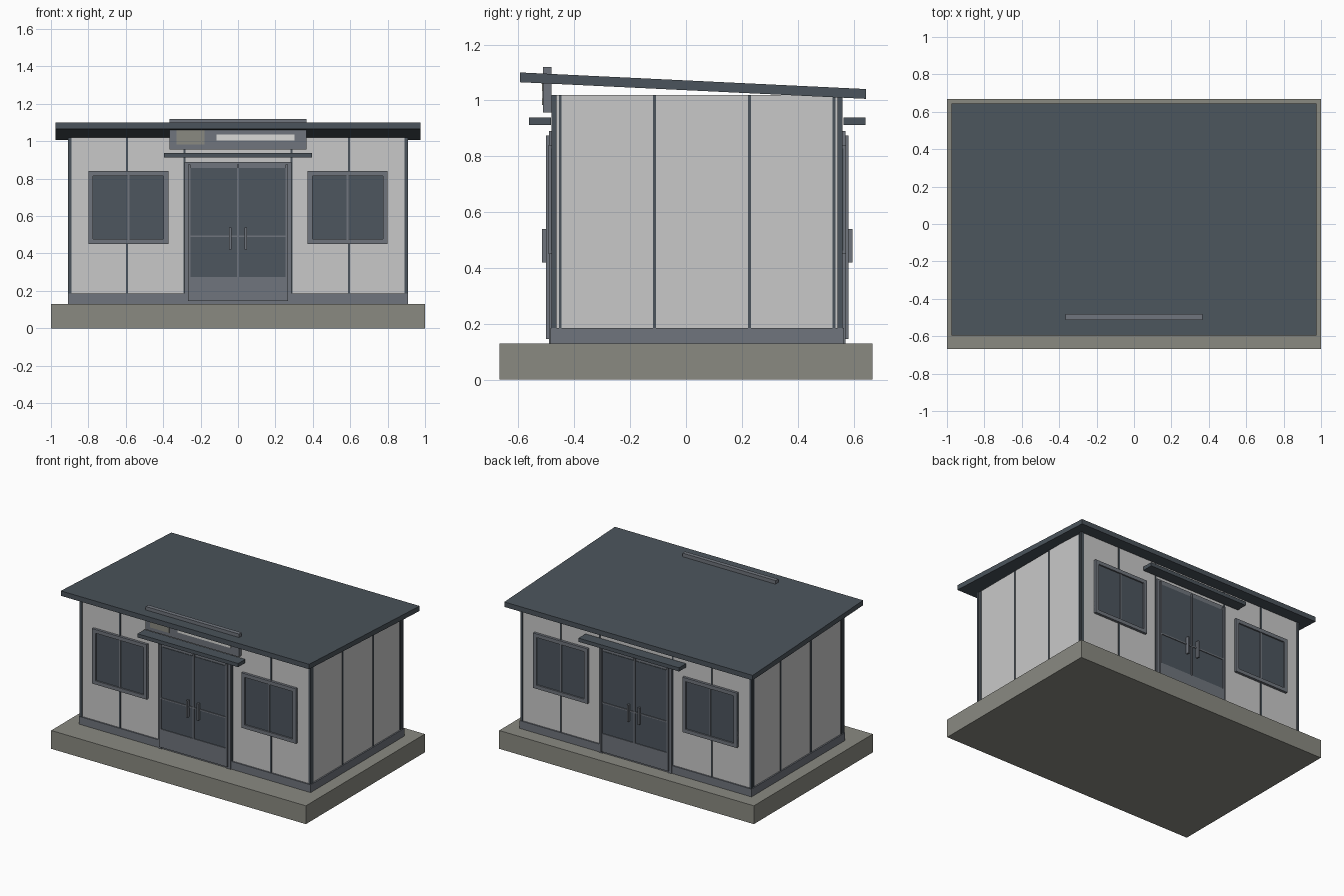
import bpy
import bmesh

old = bpy.data.objects.get("Cube")
if old:
    bpy.data.objects.remove(old, do_unlink=True)


def material(name, rgb):
    m = bpy.data.materials.new(name)
    m.use_nodes = True
    m.diffuse_color = (*rgb, 1)
    m.node_tree.nodes["Principled BSDF"].inputs["Base Color"].default_value = (*rgb, 1)
    return m


concrete = material("concrete", (0.255, 0.255, 0.222))
panel = material("wall_panel", (0.584, 0.584, 0.584))
slate = material("dark_slate", (0.07, 0.088, 0.106))
metal = material("grey_metal", (0.162, 0.178, 0.205))
glass = material("tinted_glass", (0.074, 0.092, 0.112))
white = material("sign_white", (0.7, 0.7, 0.68))


def box(name, xs, ys, zs, mat, slope=0.0):
    """Box between pairs of limits; slope shears z along y."""
    bm = bmesh.new()
    bmesh.ops.create_cube(bm, size=1)
    for v in bm.verts:
        x, y, z = (r[int(c > 0)] for r, c in zip((sorted(xs), sorted(ys), sorted(zs)), v.co))
        v.co = (x, y, z + slope * (y - min(ys)))
    mesh = bpy.data.meshes.new(name)
    bm.to_mesh(mesh)
    bm.free()
    mesh.materials.append(mat)
    ob = bpy.data.objects.new(name, mesh)
    bpy.context.collection.objects.link(ob)
    return ob


W, FRONT, BACK = 0.9, -0.475, 0.555
BASE, FLOOR, TOP = 0.13, 0.185, 1.02

# Foundation, skirting, walls and sloping roof
box("foundation_slab", (-1, 1), (-0.667, 0.667), (0, BASE), concrete)
box("skirting", (-0.91, 0.91), (FRONT - 0.01, BACK + 0.01), (BASE, FLOOR), metal)
box("walls", (-W, W), (FRONT, BACK), (FLOOR, TOP), panel)
box("roof", (-0.975, 0.975), (-0.595, 0.645), (1.065, 1.10), slate, slope=-0.048)

# Corner posts and side wall seams
for sx, side in ((1, "left"), (-1, "right")):
    for y, end in ((FRONT, "front"), (BACK, "back")):
        s = -1 if end == "front" else 1
        box(f"corner_post_{end}_{side}", (sx * 0.89, sx * 0.908),
            (y + s * 0.006, y - s * 0.012), (FLOOR, TOP), slate)
    for i, y in enumerate((-0.45, -0.113, 0.227, 0.53)):
        box(f"side_seam_{side}_{i}", (sx * 0.89, sx * 0.905),
            (y - 0.005, y + 0.005), (FLOOR, TOP), slate)


def facade(end, wall_y, s):
    """Windows, doors, seams and canopy on one long wall; s is the outward direction."""

    def part(name, xs, zs, depth, mat, start=-0.005):
        box(f"{end}_{name}", xs, (wall_y + s * start, wall_y + s * depth), zs, mat)

    for i, x in enumerate((-0.593, -0.287, 0.287, 0.593)):
        part(f"seam_{i}", (x - 0.005, x + 0.005), (FLOOR, TOP), 0.005, slate)

    # Windows: four frame bars, glass and mullion
    for sx, side in ((1, "left"), (-1, "right")):
        x0, x1, z0, z1, b = 0.372, 0.8, 0.45, 0.84, 0.026
        part(f"window_glass_{side}", (sx * x0, sx * x1), (z0 + b / 2, z1 - b / 2), 0.008, glass)
        for n, xs, zs in (("sill", (x0, x1), (z0, z0 + b)), ("head", (x0, x1), (z1 - b, z1)),
                          ("inner_jamb", (x0, x0 + b), (z0 + b, z1 - b)),
                          ("outer_jamb", (x1 - b, x1), (z0 + b, z1 - b))):
            part(f"window_{n}_{side}", [sx * x for x in xs], zs, 0.018, metal)
        mid = sx * (x0 + x1) / 2
        part(f"window_mullion_{side}", (mid - 0.005, mid + 0.005), (z0 + b, z1 - b), 0.013, metal)

    # Door surround
    part("door_head", (-0.285, 0.285), (0.855, 0.89), 0.016, metal)
    for sx, side in ((1, "left"), (-1, "right")):
        part(f"door_jamb_{side}", (sx * 0.255, sx * 0.285), (BASE, 0.855), 0.016, metal)

        # Door leaf with kick panel, glass, stiles, rail and pull handle
        part(f"door_kick_panel_{side}", (0, sx * 0.265), (0.145, 0.275), 0.025, metal)
        part(f"door_glass_{side}", (0, sx * 0.257), (0.275, 0.857), 0.02, glass)
        part(f"door_outer_stile_{side}", (sx * 0.255, sx * 0.267), (0.145, 0.875), 0.027, metal)
        part(f"door_inner_stile_{side}", (0, sx * 0.006), (0.275, 0.875), 0.027, metal)
        part(f"door_rail_{side}", (sx * 0.006, sx * 0.255), (0.488, 0.497), 0.025, metal)
        part(f"door_handle_{side}", (sx * 0.036, sx * 0.047), (0.42, 0.54), 0.041, metal, 0.018)

    part("canopy", (-0.395, 0.395), (0.912, 0.938), 0.087, slate, 0.008)


facade("front", FRONT, -1)
facade("back", BACK, 1)

# Sign board with plain plates on the front
box("sign_board", (-0.366, 0.366), (-0.512, -0.482), (0.957, 1.12), metal)
box("sign_square", (-0.33, -0.18), (-0.516, -0.511), (0.983, 1.06), concrete)
box("sign_strip", (-0.115, 0.302), (-0.516, -0.511), (1.005, 1.036), white)
